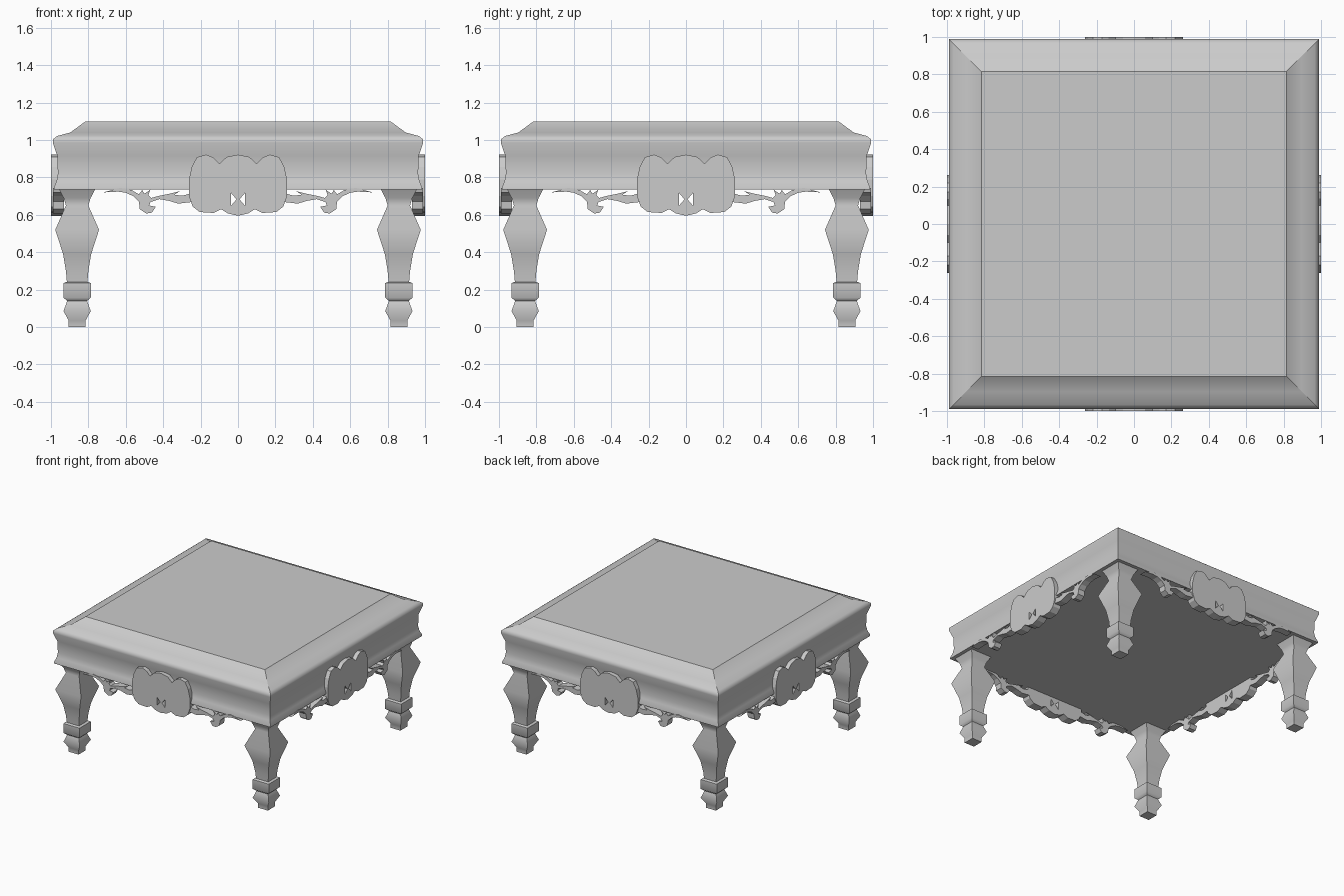
import bpy, bmesh
from math import pi
from mathutils import Matrix

cube = bpy.data.objects.get("Cube")
if cube:
    bpy.data.objects.remove(cube, do_unlink=True)

# One plain grey for the whole table
GREY = (0.6, 0.6, 0.6, 1)
grey = bpy.data.materials.new("plain grey")
grey.use_nodes = True
grey.diffuse_color = GREY
for node in grey.node_tree.nodes:
    if node.type == 'BSDF_PRINCIPLED':
        node.inputs["Base Color"].default_value = GREY


def add_object(name, mesh):
    obj = bpy.data.objects.new(name, mesh)
    bpy.context.scene.collection.objects.link(obj)
    return obj


def square_loft(name, profile):
    """Stack square rings (half width, height); keep corners and caps sharp."""
    bm = bmesh.new()
    corners = ((-1, -1), (1, -1), (1, 1), (-1, 1))
    rings = [[bm.verts.new((sx * h, sy * h, z)) for sx, sy in corners] for h, z in profile]
    for low, high in zip(rings, rings[1:]):
        for i in range(4):
            j = (i + 1) % 4
            bm.faces.new((low[i], low[j], high[j], high[i]))
    bm.faces.new(rings[0][::-1])
    bm.faces.new(rings[-1])
    bm.normal_update()
    for f in bm.faces:
        f.smooth = True
    for e in bm.edges:
        corner = abs(e.verts[0].co.z - e.verts[1].co.z) > 0.001
        cap = any(abs(f.normal.z) > 0.99 for f in e.link_faces)
        e.smooth = not (corner or cap or e.calc_face_angle() > 1)
    mesh = bpy.data.meshes.new(name)
    bm.to_mesh(mesh)
    bm.free()
    mesh.materials.append(grey)
    return mesh


def cutout(name, outlines, back, front):
    """Upright plate with holes, facing -y, between two depths."""
    curve = bpy.data.curves.new(name, 'CURVE')
    curve.dimensions = '2D'
    curve.fill_mode = 'BOTH'
    curve.extrude = (front - back) / 2
    for points in outlines:
        spline = curve.splines.new('POLY')
        spline.points.add(len(points) - 1)
        for p, (x, z) in zip(spline.points, points):
            p.co = (x, z, 0, 1)
        spline.use_cyclic_u = True
    temp = add_object(name + " helper", curve)
    bpy.context.view_layer.update()
    graph = bpy.context.evaluated_depsgraph_get()
    mesh = bpy.data.meshes.new_from_object(temp.evaluated_get(graph))
    bpy.data.objects.remove(temp, do_unlink=True)
    bpy.data.curves.remove(curve)
    mesh.name = name
    mesh.transform(Matrix.Translation((0, -(front + back) / 2, 0)) @ Matrix.Rotation(pi / 2, 4, 'X'))
    mesh.shade_flat()
    mesh.materials.clear()
    mesh.materials.append(grey)
    return mesh


def mirrored(points):
    return [(-x, z) for x, z in points]


# Moulded table top with its apron
add_object("table_top", square_loft("table_top", [
    (0.985, 0.735), (0.985, 0.745), (0.97, 0.78), (0.963, 0.82), (0.966, 0.915),
    (0.99, 0.985), (0.988, 1.005), (0.966, 1.022), (0.897, 1.04), (0.815, 1.1)]))

# Four square carved legs
leg = square_loft("leg", [
    (0.045, 0), (0.045, 0.035), (0.073, 0.085), (0.053, 0.14), (0.073, 0.157),
    (0.073, 0.235), (0.055, 0.242), (0.06, 0.3), (0.075, 0.39), (0.117, 0.52),
    (0.06, 0.65), (0.072, 0.69), (0.097, 0.737)])
for side, sx in (("right", -1), ("left", 1)):
    for end, sy in (("front", -1), ("back", 1)):
        add_object(f"{end}_{side}_leg", leg).location = (sx * 0.86, sy * 0.86, 0)

# Lobed centre plaque with a pair of small triangular openings
half = [(0.06, 0.91), (0.1, 0.873), (0.135, 0.908), (0.17, 0.922), (0.22, 0.908),
        (0.247, 0.857), (0.262, 0.79), (0.262, 0.7), (0.243, 0.645), (0.205, 0.615),
        (0.13, 0.61), (0.09, 0.63), (0.055, 0.608)]
hole = [(0.038, 0.718), (0.038, 0.648), (0.008, 0.683)]
plaque = cutout("plaque", [[(0, 0.922)] + half + [(0, 0.595)] + mirrored(half)[::-1],
                           hole, mirrored(hole)], 0.93, 1.0)

# Leafy scroll hanging under the apron beside the plaque
leaf = [(0.25, 0.715), (0.3, 0.702), (0.34, 0.708), (0.31, 0.727), (0.37, 0.712),
        (0.42, 0.702), (0.465, 0.69), (0.48, 0.705), (0.468, 0.735), (0.5, 0.713),
        (0.512, 0.732), (0.53, 0.71), (0.57, 0.733), (0.63, 0.744), (0.72, 0.72),
        (0.64, 0.724), (0.6, 0.718), (0.56, 0.7), (0.53, 0.672), (0.525, 0.63),
        (0.49, 0.607), (0.46, 0.612), (0.44, 0.643), (0.475, 0.65), (0.468, 0.668),
        (0.42, 0.684), (0.37, 0.675), (0.32, 0.66), (0.25, 0.668)]
scrolls = [("left", cutout("left_scroll", [leaf], 0.93, 0.99)),
           ("right", cutout("right_scroll", [mirrored(leaf)], 0.93, 0.99))]

# Repeat the carving on all four sides
for i, face in enumerate(("front", "left", "back", "right")):
    parts = [add_object(f"{face}_plaque", plaque)]
    parts += [add_object(f"{face}_{side}_scroll", mesh) for side, mesh in scrolls]
    for part in parts:
        part.rotation_euler.z = i * pi / 2
